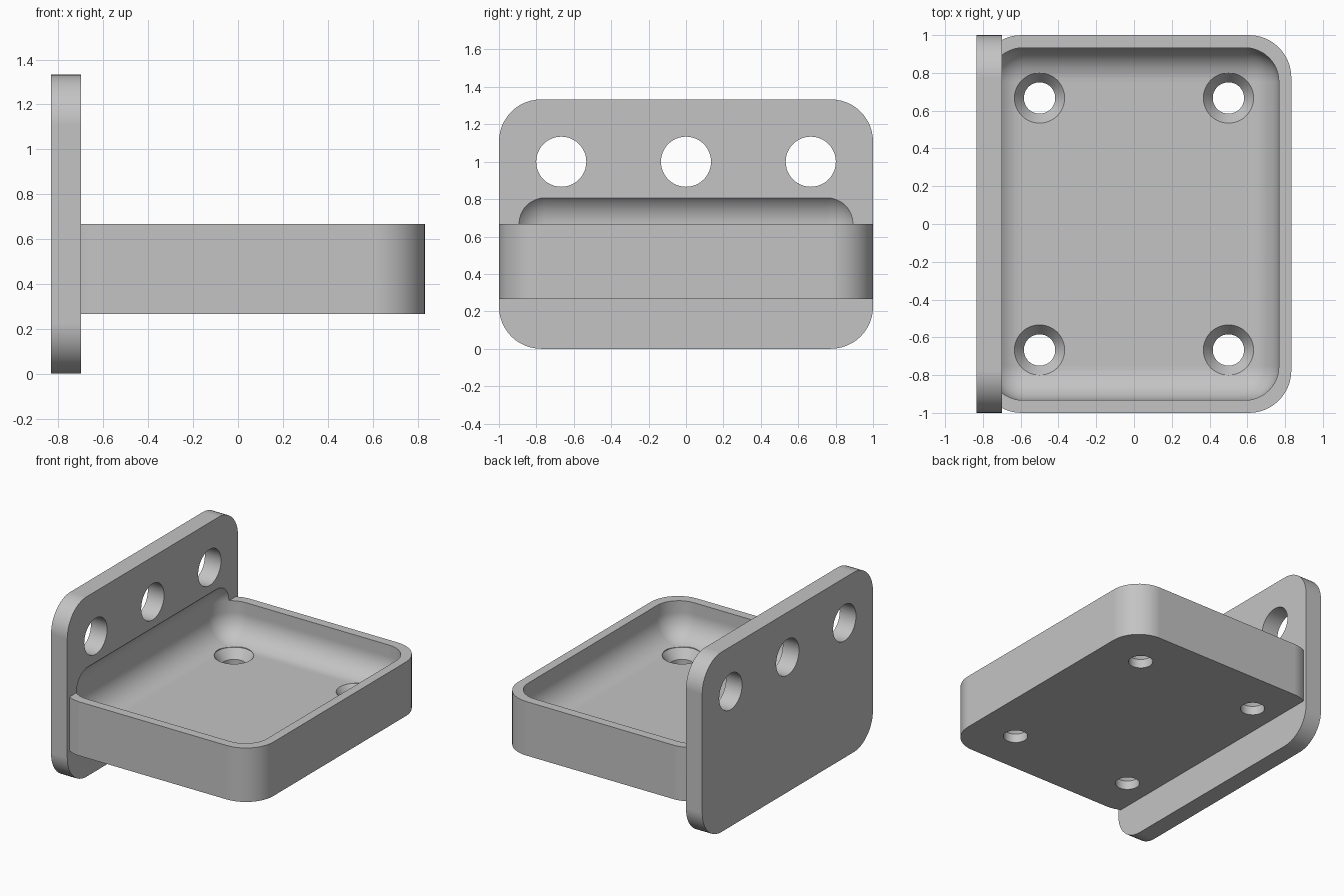
import bpy, bmesh, math
from mathutils import Matrix, Vector

if "Cube" in bpy.data.objects:
    bpy.data.objects.remove(bpy.data.objects["Cube"], do_unlink=True)

grey = bpy.data.materials.new("plain_grey")
grey.use_nodes = True
color = (0.55, 0.55, 0.55, 1)
grey.diffuse_color = color
grey.node_tree.nodes["Principled BSDF"].inputs["Base Color"].default_value = color


def make_object(name, bm):
    bmesh.ops.recalc_face_normals(bm, faces=bm.faces)
    mesh = bpy.data.meshes.new(name)
    bm.to_mesh(mesh)
    bm.free()
    mesh.materials.append(grey)
    obj = bpy.data.objects.new(name, mesh)
    bpy.context.collection.objects.link(obj)
    return obj


def rounded_box(name, low, high, radius, axis=None, segments=12):
    """Box with rounded edges: only those along one axis, or all of them."""
    low, high = Vector(low), Vector(high)
    bm = bmesh.new()
    bmesh.ops.create_cube(bm, size=1)
    bmesh.ops.scale(bm, vec=high - low, verts=bm.verts)
    bmesh.ops.translate(bm, vec=(low + high) / 2, verts=bm.verts)
    edges = [e for e in bm.edges if axis is None
             or abs((e.verts[0].co - e.verts[1].co)[axis]) > 0.01]
    bmesh.ops.bevel(bm, geom=edges, offset=radius, segments=segments,
                    profile=0.5, affect='EDGES', clamp_overlap=False)
    return make_object(name, bm)


def lathe(name, profile, matrix):
    """Solid of revolution around z, then placed by a matrix."""
    bm = bmesh.new()
    verts = [bm.verts.new((r, 0, z)) for r, z in profile]
    edges = [bm.edges.new(pair) for pair in zip(verts, verts[1:])]
    bmesh.ops.spin(bm, geom=verts + edges, cent=(0, 0, 0), axis=(0, 0, 1),
                   angle=math.tau, steps=48)
    bmesh.ops.remove_doubles(bm, verts=bm.verts, dist=1e-4)
    bmesh.ops.transform(bm, matrix=matrix, verts=bm.verts)
    return make_object(name, bm)


def combine(obj, tool, operation):
    """Apply a boolean and discard the tool."""
    mod = obj.modifiers.new(operation.lower(), 'BOOLEAN')
    mod.operation, mod.solver, mod.object = operation, 'EXACT', tool
    bpy.context.view_layer.update()
    graph = bpy.context.evaluated_depsgraph_get()
    result = bpy.data.meshes.new_from_object(obj.evaluated_get(graph))
    obj.modifiers.clear()
    obj.data = result
    bpy.data.objects.remove(tool, do_unlink=True)


# Upright plate joined with the shelf block
bracket = rounded_box("tray_bracket", (-0.833, -1, 0), (-0.7, 1, 1.333), 0.225, axis=0)
shelf = rounded_box("shelf", (-0.82, -1, 0.267), (0.833, 1, 0.667), 0.225, axis=2)
combine(bracket, shelf, 'UNION')

# Scooped cavity, which also bites into the plate
cavity = rounded_box("cavity", (-0.767, -0.933, 0.4), (0.767, 0.933, 0.847), 0.18)
combine(bracket, cavity, 'DIFFERENCE')

# Countersunk floor holes
sink = [(0, 0.2), (0.083, 0.2), (0.083, 0.333), (0.133, 0.4), (0.133, 0.5), (0, 0.5)]
for x in (-0.5, 0.5):
    for y in (-0.667, 0.667):
        hole = lathe("floor_hole", sink, Matrix.Translation((x, y, 0)))
        combine(bracket, hole, 'DIFFERENCE')

# Round holes through the plate
bore = [(0, -0.2), (0.134, -0.2), (0.134, 0.2), (0, 0.2)]
for y in (-0.667, 0, 0.667):
    place = Matrix.Translation((-0.767, y, 1)) @ Matrix.Rotation(math.pi / 2, 4, 'Y')
    combine(bracket, lathe("plate_hole", bore, place), 'DIFFERENCE')

# Smooth curves with crisp edges
bpy.ops.object.select_all(action='DESELECT')
bracket.select_set(True)
bpy.context.view_layer.objects.active = bracket
bpy.ops.object.shade_smooth_by_angle(angle=math.radians(30))
normals = bracket.modifiers.new("even_normals", 'WEIGHTED_NORMAL')
normals.keep_sharp = True
